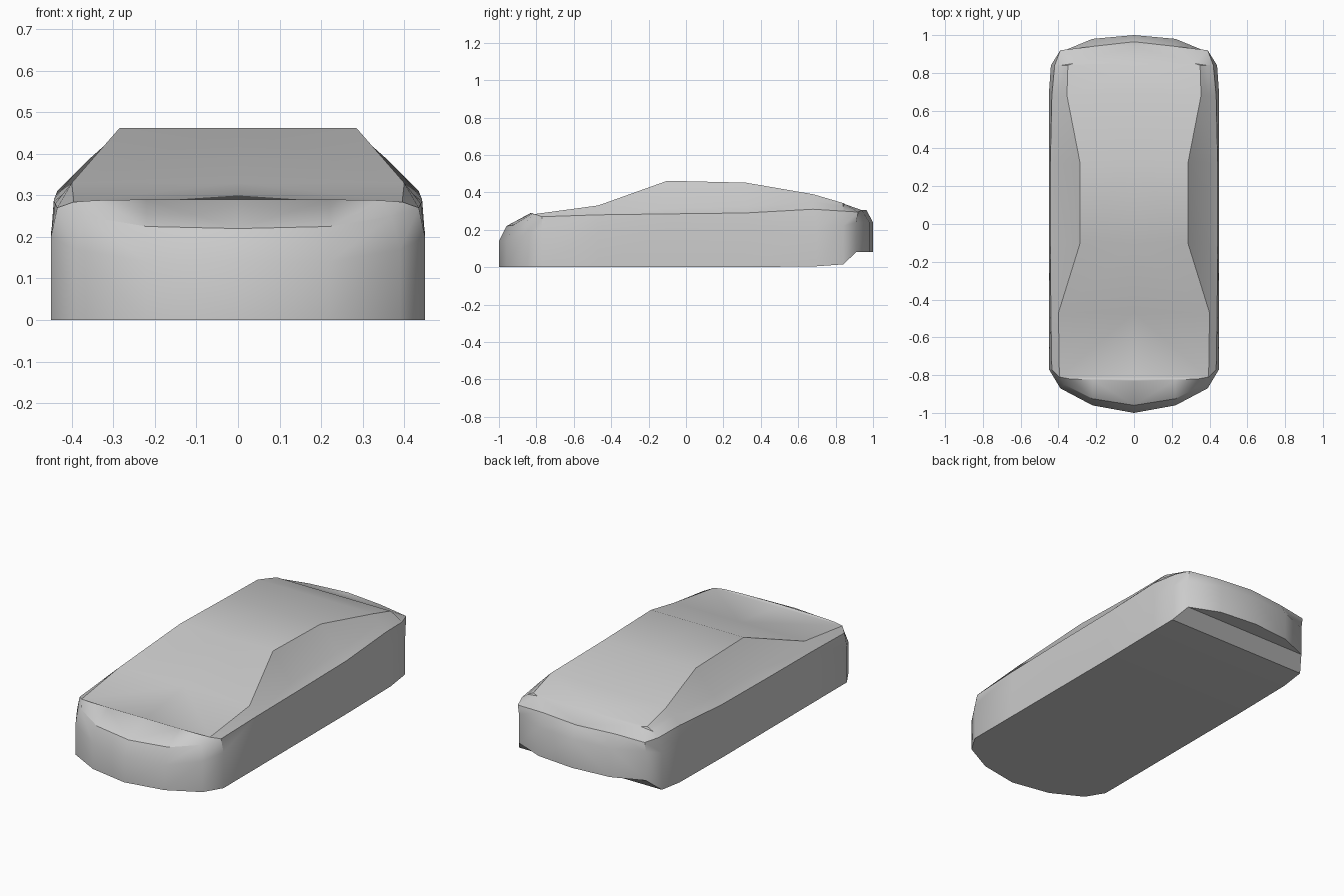
import bpy, bmesh

if "Cube" in bpy.data.objects:
    bpy.data.objects.remove(bpy.data.objects["Cube"])

# Half outlines, each running from front centre round the +x side to rear centre
sill = [(0, -1, 0), (.22, -.96, 0), (.39, -.87, 0), (.45, -.77, 0),
        (.45, -.47, 0), (.45, -.10, 0), (.45, .32, 0), (.45, .70, .005),
        (.44, .84, .015), (.39, .91, .08), (.22, .98, .08), (0, 1, .08)]
waist_z = [.14, .14, .17, .20, .20, .20, .20, .21, .22, .24, .24, .24]
waist = [(x, y, z) for (x, y, _), z in zip(sill, waist_z)]
shoulder = [(0, -.96, .22), (.22, -.925, .225), (.37, -.85, .25), (.435, -.77, .27),
            (.44, -.47, .28), (.443, -.10, .285), (.443, .32, .29), (.435, .68, .31),
            (.42, .84, .30), (.39, .92, .295), (.22, .94, .305), (0, .965, .305)]
belt = [(0, -.83, .29), (.22, -.825, .29), (.34, -.82, .288), (.395, -.81, .284),
        (.40, -.47, .33), (.395, -.10, .315), (.395, .32, .325), (.395, .68, .35),
        (.385, .84, .325), (.32, .85, .337)] + shoulder[10:]
roof = belt[:5] + [(.285, -.10, .462), (.285, .32, .452), (.355, .68, .39),
                   (.35, .84, .343)] + belt[9:]


def centre(outline):
    return [(0, y, z) for _, y, z in outline]


def loft(name, rings):
    """Bridge successive outlines with quads, then mirror across x = 0."""
    bm = bmesh.new()
    grid = [[bm.verts.new(p) for p in ring] for ring in rings]
    for a, b in zip(grid, grid[1:]):
        for i in range(len(a) - 1):
            bm.faces.new((a[i], a[i + 1], b[i + 1], b[i]))
    bmesh.ops.remove_doubles(bm, verts=bm.verts[:], dist=1e-4)
    bmesh.ops.dissolve_degenerate(bm, edges=bm.edges[:], dist=1e-4)
    bmesh.ops.recalc_face_normals(bm, faces=bm.faces[:])
    mesh = bpy.data.meshes.new(name)
    bm.to_mesh(mesh)
    bm.free()
    obj = bpy.data.objects.new(name, mesh)
    bpy.context.collection.objects.link(obj)
    mirror = obj.modifiers.new("mirror", 'MIRROR')
    mirror.use_clip = True
    bpy.context.view_layer.objects.active = obj
    obj.select_set(True)
    bpy.ops.object.shade_smooth_by_angle(angle=0.6)
    return obj


# Complete car shell: underside, sides, shoulders, windows, bonnet, roof and tail
loft("car_body", [centre(sill), sill, waist, shoulder, belt, roof, centre(roof)])
